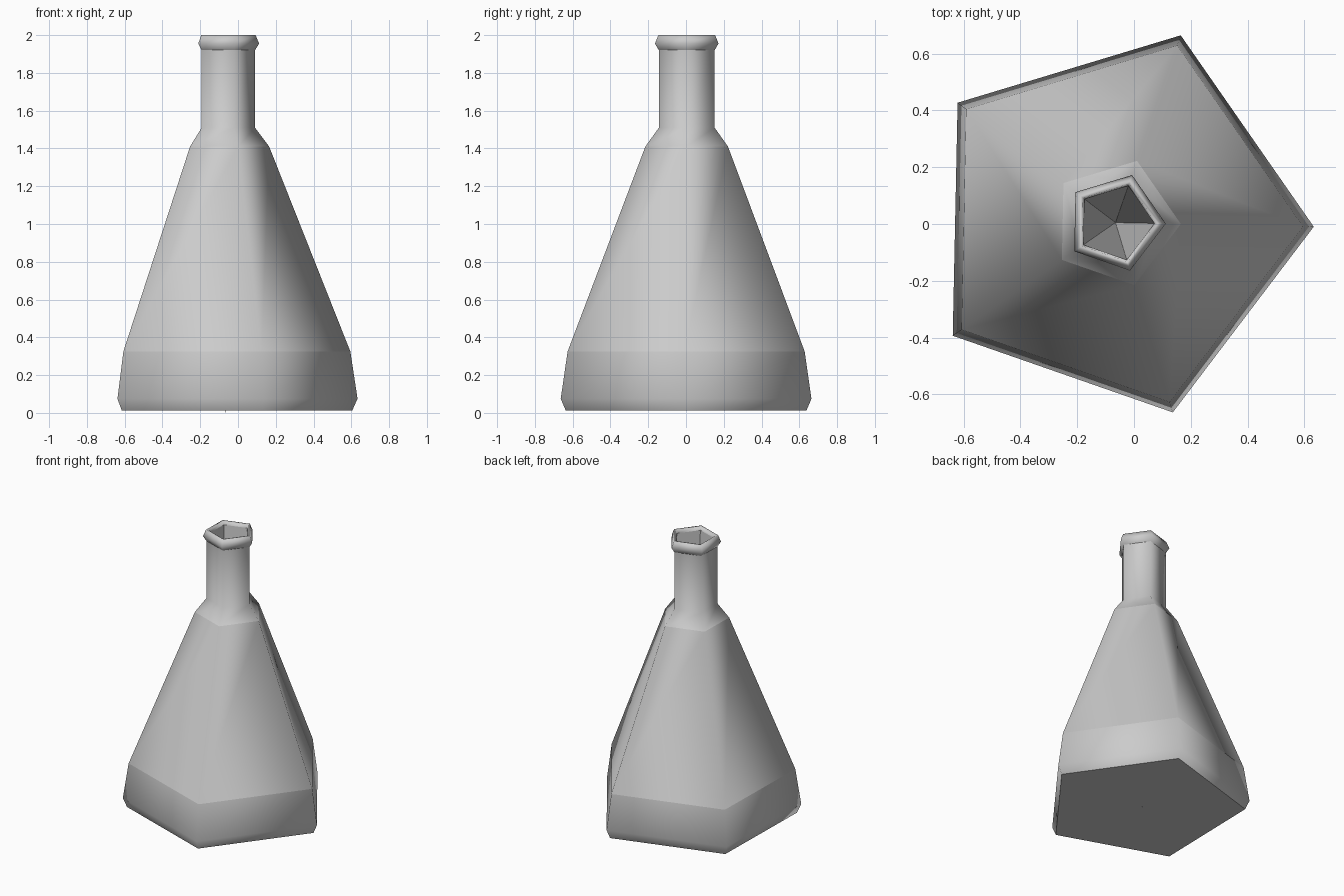
import bpy
import bmesh
import math

cube = bpy.data.objects.get("Cube")
if cube:
    bpy.data.objects.remove(cube, do_unlink=True)

SIDES = 5
CENTRE = (-0.065, 0.005)
TURN = math.radians(-1.2)

# One plain grey for the whole flask
grey = bpy.data.materials.new("plain grey")
grey.use_nodes = True
grey.diffuse_color = (0.6, 0.6, 0.6, 1)
grey.node_tree.nodes["Principled BSDF"].inputs["Base Color"].default_value = (0.6, 0.6, 0.6, 1)


def add_ring(bm, radius, z):
    """Five-sided ring around the flask axis."""
    angles = [TURN + math.tau * i / SIDES for i in range(SIDES)]
    return [bm.verts.new((CENTRE[0] + radius * math.cos(a),
                          CENTRE[1] + radius * math.sin(a), z)) for a in angles]


def ring_pairs(ring):
    return zip(ring, ring[1:] + ring[:1])


def make_part(name, profile, floor=False, tip_z=None):
    """Turn a (radius, height, sharp) profile from bottom to top."""
    bm = bmesh.new()
    rings = [add_ring(bm, r, z) for r, z, sharp in profile]
    for low, high in zip(rings, rings[1:]):
        for (a, b), (c, d) in zip(ring_pairs(low), ring_pairs(high)):
            bm.faces.new((a, b, d, c)).smooth = True
    if floor:
        bm.faces.new(rings[0][::-1])
    # Hollow inside narrows to a point on the axis, with flat faces
    if tip_z is not None:
        tip = bm.verts.new((*CENTRE, tip_z))
        for a, b in ring_pairs(rings[-1]):
            bm.faces.new((a, b, tip))
    for ring, (r, z, sharp) in zip(rings, profile):
        if sharp:
            for a, b in ring_pairs(ring):
                bm.edges.get((a, b)).smooth = False
    mesh = bpy.data.meshes.new(name)
    bm.to_mesh(mesh)
    bm.free()
    mesh.materials.append(grey)
    obj = bpy.data.objects.new(name, mesh)
    bpy.context.collection.objects.link(obj)
    return obj


# Base, sloping body, shoulder and neck
make_part("flask_body", [
    (0.67, 0.012, True),
    (0.698, 0.075, False),
    (0.66, 0.325, True),
    (0.23, 1.41, True),
    (0.155, 1.51, False),
    (0.155, 1.92, False),
], floor=True)

# Rolled lip with the deep opening
make_part("flask_lip", [
    (0.155, 1.92, True),
    (0.177, 1.955, False),
    (0.158, 2.0, False),
    (0.144, 1.998, False),
    (0.137, 1.975, True),
], tip_z=0.0)
